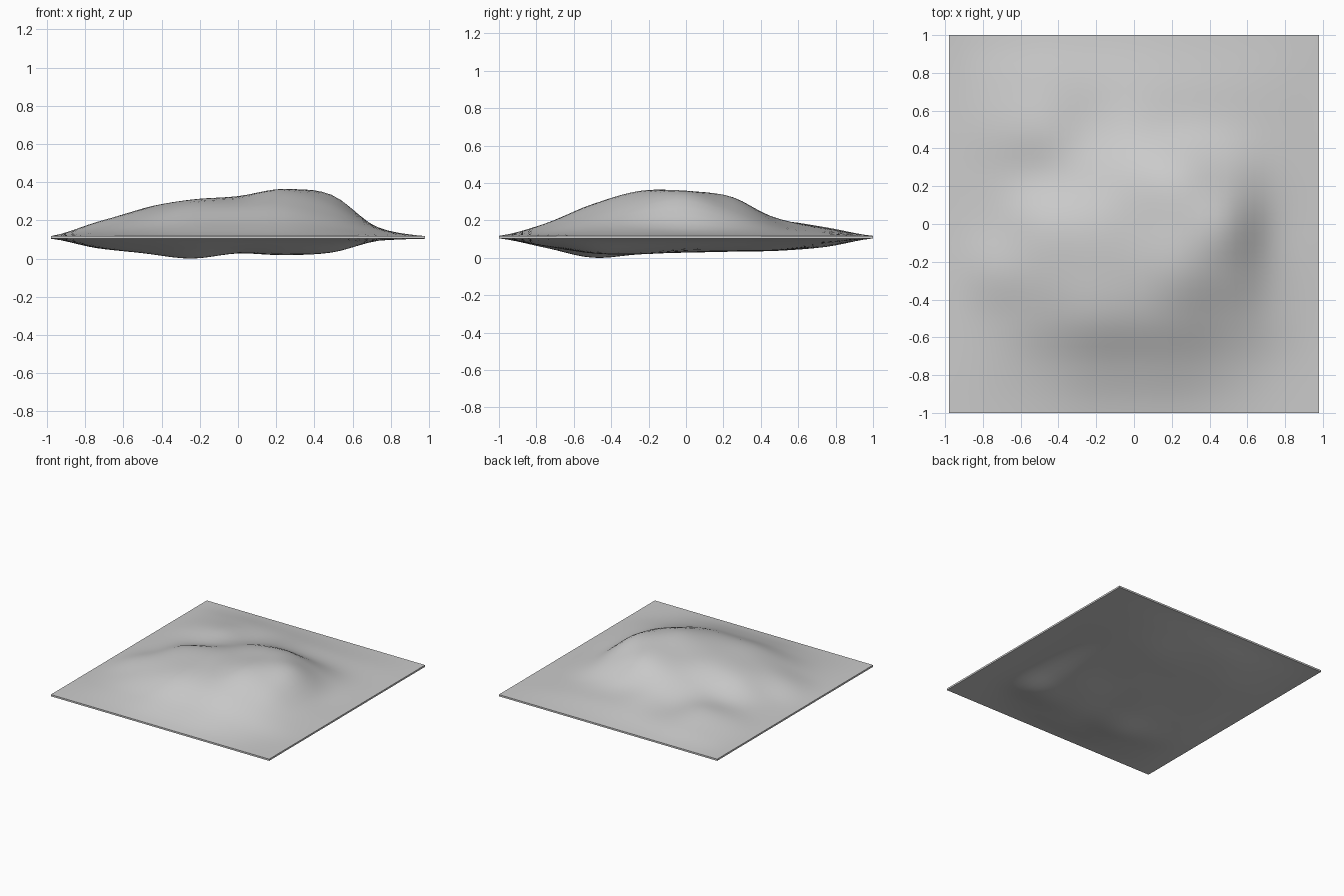
import bpy, bmesh, math

if "Cube" in bpy.data.objects:
    bpy.data.objects.remove(bpy.data.objects["Cube"])

# Interior heights in hundredths, sampled every 0.25 (rows: back to front, columns: left to right)
TOP = [[3, 4.5, 4, 4, 3, 2, 1],
       [5, 8, 6.5, 9, 7, 4.5, 1.5],
       [4, 7, 12, 18, 20.5, 13.5, 3],
       [5, 14, 18.5, 20.5, 24, 21.5, 4],
       [7.5, 14, 18.5, 20.5, 24, 18, 4.5],
       [4, 10, 15.5, 16.5, 16.5, 11, 3.5],
       [1.5, 3.5, 6, 6.5, 6.5, 4, 1]]
BOTTOM = [[2, 3.5, 4.5, 4, 3, 2, 0.5],
          [3.5, 6, 6.5, 6.5, 6, 3.5, 1],
          [4, 6.5, 7, 7, 6.5, 4.5, 1],
          [4.5, 6.5, 7.5, 7.5, 7, 5.5, 1],
          [5, 7, 8.5, 7.5, 8.5, 6.5, 1],
          [4.5, 7.5, 10.3, 7.5, 8, 7, 1],
          [2, 3.5, 5, 4.5, 4, 2.5, 0.3]]
HALF_X, HALF_Y = 0.98, 1.0
N = 40


def sample(table, i, j):
    return table[j][i] / 100 if 0 <= i < 7 and 0 <= j < 7 else 0.0


def spline(p, t):
    a, b, c, d = p
    return b + 0.5 * t * (c - a + t * (2*a - 5*b + 4*c - d + t * (3*(b - c) + d - a)))


def height(table, u, v):
    """Smooth bulge at u, v in 0..1 (v runs back to front); zero on the border."""
    gx, gy = u * 8, v * 8
    i, j = min(int(gx), 7), min(int(gy), 7)
    rows = [spline([sample(table, i + k - 2, j + m - 2) for k in range(4)], gx - i)
            for m in range(4)]
    edge = min(u, v, 1 - u, 1 - v)
    return max(0.0, spline(rows, gy - j)) if edge > 1e-6 else 0.0


# Closed cushion: bulging upper and lower sheets joined by a thin rim
bm = bmesh.new()
for table, base, sign in ((TOP, 0.122, 1), (BOTTOM, 0.108, -1)):
    grid = []
    for r in range(N + 1):
        v = r / N
        row = []
        for c in range(N + 1):
            u = c / N
            row.append(bm.verts.new(((2*u - 1) * HALF_X, (1 - 2*v) * HALF_Y,
                                     base + sign * height(table, u, v))))
        grid.append(row)
    for r in range(N):
        for c in range(N):
            bm.faces.new((grid[r][c], grid[r+1][c], grid[r+1][c+1], grid[r][c+1]))

# Rim
bmesh.ops.bridge_loops(bm, edges=[e for e in bm.edges if e.is_boundary])

# Set the lowest point on the floor
low = min(v.co.z for v in bm.verts)
for vert in bm.verts:
    vert.co.z -= low
bmesh.ops.recalc_face_normals(bm, faces=bm.faces)

mesh = bpy.data.meshes.new("cushion")
bm.to_mesh(mesh)
bm.free()
cushion = bpy.data.objects.new("cushion", mesh)
bpy.context.collection.objects.link(cushion)
bpy.context.view_layer.objects.active = cushion
cushion.select_set(True)
bpy.ops.object.shade_smooth_by_angle(angle=math.radians(40))
